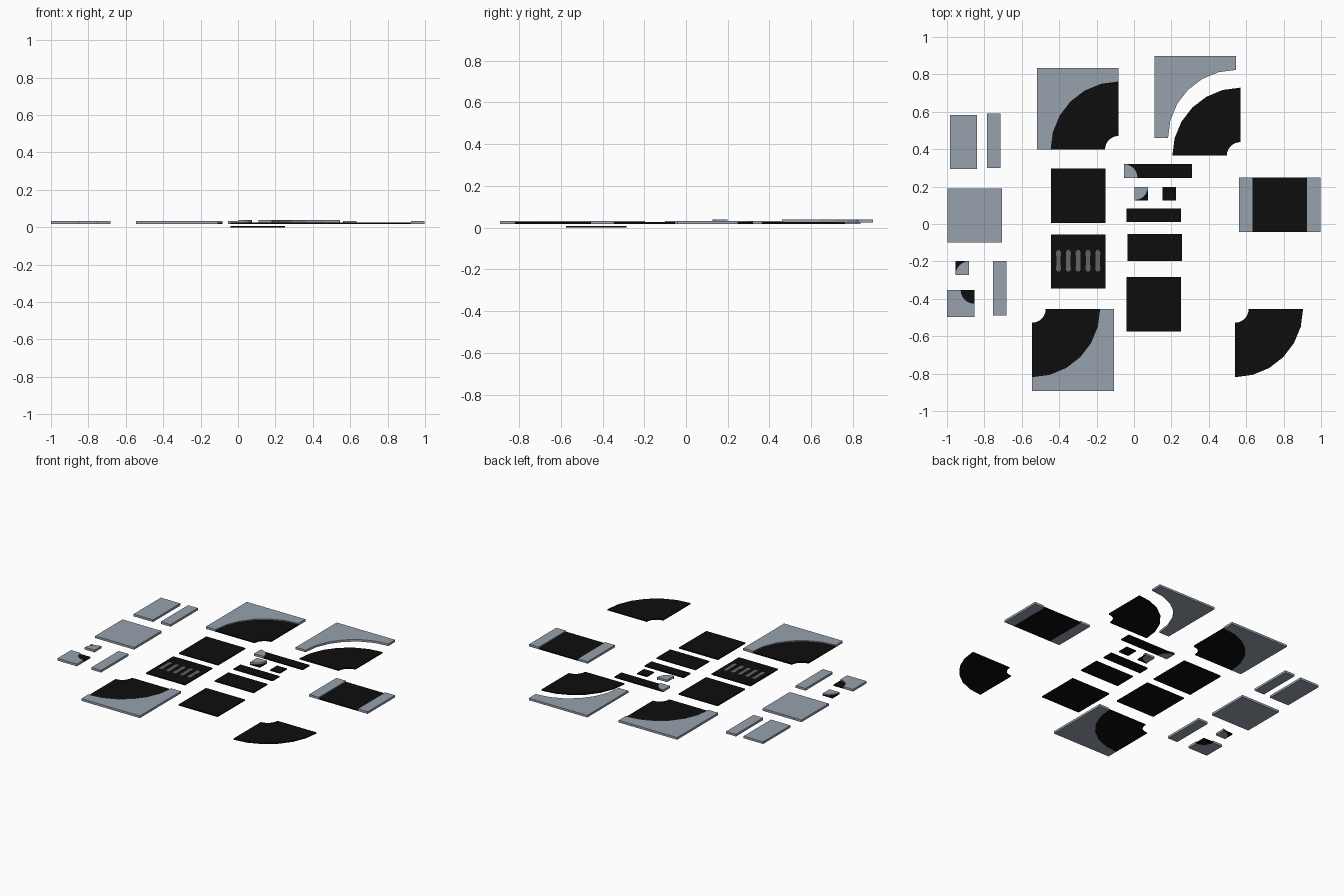
import bpy, bmesh, math

if "Cube" in bpy.data.objects:
    bpy.data.objects.remove(bpy.data.objects["Cube"])


def material(name, rgb):
    m = bpy.data.materials.new(name)
    m.diffuse_color = (*rgb, 1)
    m.use_nodes = True
    m.node_tree.nodes["Principled BSDF"].inputs["Base Color"].default_value = m.diffuse_color
    return m


ASPHALT = material("black asphalt", (0.004, 0.004, 0.004))
PAVING = material("blue grey paving", (0.31, 0.36, 0.42))
PAINT = material("worn grey paint", (0.13, 0.13, 0.13))

ROAD_Z = (0.018, 0.026)
WALK_Z = (0.018, 0.033)
HIGH_Z = (0.024, 0.038)
W = 0.291       # road tile width
K = 0.073       # kerb strip width
R = W + K       # outer radius of a road bend


def slab(name, outline, z, mat):
    """Extrude a flat outline from z[0] to z[1]."""
    bm = bmesh.new()
    face = bm.faces.new([bm.verts.new((x, y, z[0])) for x, y in outline])
    up = bmesh.ops.extrude_face_region(bm, geom=[face])["geom"]
    for v in up:
        if isinstance(v, bmesh.types.BMVert):
            v.co.z = z[1]
    bmesh.ops.recalc_face_normals(bm, faces=bm.faces)
    me = bpy.data.meshes.new(name)
    bm.to_mesh(me)
    bm.free()
    me.materials.append(mat)
    ob = bpy.data.objects.new(name, me)
    bpy.context.collection.objects.link(ob)
    return ob


def tile(name, x, y, w, h, z, mat):
    """Rectangle from its lower left corner."""
    return slab(name, [(x, y), (x + w, y), (x + w, y + h), (x, y + h)], z, mat)


def arc(cx, cy, r, sx, sy, n=6):
    """Quarter arc around a corner, opening toward (sx, sy)."""
    return [(cx + sx * r * math.cos(i * math.pi / 2 / n),
             cy + sy * r * math.sin(i * math.pi / 2 / n)) for i in range(n + 1)]


def bend(name, cx, cy, sx, sy):
    slab(name, arc(cx, cy, R, sx, sy) + arc(cx, cy, K, sx, sy)[::-1], ROAD_Z, ASPHALT)


def outside(name, cx, cy, sx, sy, r, s, z, mat):
    """Square of size s with a quarter disc of radius r removed at its corner."""
    pts = arc(cx, cy, r, sx, sy)
    if s - r > 0.001:
        pts += [(cx, cy + sy * s), (cx + sx * s, cy + sy * s), (cx + sx * s, cy)]
    else:
        pts += [(cx + sx * s, cy + sy * s)]
    slab(name, pts, z, mat)


def round_corner(name, cx, cy, sx, sy, walk_z, road_z):
    """Small kerb corner: paved quarter disc with asphalt in the leftover."""
    slab(name + "_paving", [(cx, cy)] + arc(cx, cy, K, sx, sy), walk_z, PAVING)
    outside(name + "_asphalt", cx, cy, sx, sy, K, K, road_z, ASPHALT)


# Loose pavement tiles
for name, x, y, w, h in [
        ("pavement_half", -0.985, 0.293, W / 2, W),
        ("pavement_strip_back", -0.786, 0.299, K, W),
        ("pavement_full", -0.996, -0.10, W, W),
        ("pavement_strip_front", -0.754, -0.488, K, W)]:
    tile(name, x, y, w, h, WALK_Z, PAVING)

# Loose road tiles
for name, x, y, w, h in [
        ("road_full", -0.444, 0.005, W, W),
        ("road_crossing", -0.444, -0.346, W, W),
        ("road_half", -0.035, -0.198, W, W / 2),
        ("road_strip", -0.040, 0.010, W, K),
        ("road_strip_corner", 0.019, 0.247, W, K),
        ("road_small", 0.152, 0.126, K, K)]:
    tile(name, x, y, w, h, ROAD_Z, ASPHALT)
tile("road_full_low", -0.040, -0.575, W, W, (0, 0.008), ASPHALT)

# Crossing stripes with worn ends
for i in range(5):
    x = -0.4035 + i * 0.0525
    half = [(-0.006, 0.058), (-0.014, 0.045), (-0.0115, 0.02)]
    left = half + [(a, -b) for a, b in half[::-1]]
    pts = left + [(-a, b) for a, b in left[::-1]]
    slab(f"crossing_stripe_{i + 1}", [(x + a, -0.197 + b) for a, b in pts],
         (0.026, 0.0272), PAINT)

# Straight street with a pavement on each side
tile("street_road", 0.561 + K, -0.043, W, W, ROAD_Z, ASPHALT)
for side, x in (("left", 0.561), ("right", 0.561 + K + W)):
    tile("street_pavement_" + side, x, -0.043, K, W, WALK_Z, PAVING)

# Road bends, two of them with outer pavement
S = R + K
bend("bend_back_road", -0.082, 0.398, -1, 1)
outside("bend_back_pavement", -0.082, 0.398, -1, 1, R, S, WALK_Z, PAVING)
bend("bend_front_road", -0.545, -0.455, 1, -1)
outside("bend_front_pavement", -0.545, -0.455, 1, -1, R, S, WALK_Z, PAVING)
bend("bend_loose_back", 0.569, 0.365, -1, 1)
bend("bend_loose_front", 0.540, -0.455, 1, -1)
outside("bend_loose_pavement", 0.546, 0.460, -1, 1, R, S, HIGH_Z, PAVING)

# Kerb corners
round_corner("corner_left", -0.881, -0.272, -1, 1, WALK_Z, ROAD_Z)
round_corner("corner_strip", -0.054, 0.247, 1, 1, WALK_Z, ROAD_Z)
round_corner("corner_raised", 0.003, 0.199, 1, -1, HIGH_Z, ROAD_Z)

# Pavement corner with an asphalt quarter disc
outside("inner_corner_pavement", -0.854, -0.353, -1, -1, K, W / 2, WALK_Z, PAVING)
slab("inner_corner_asphalt", [(-0.854, -0.353)] + arc(-0.854, -0.353, K, -1, -1),
     ROAD_Z, ASPHALT)
